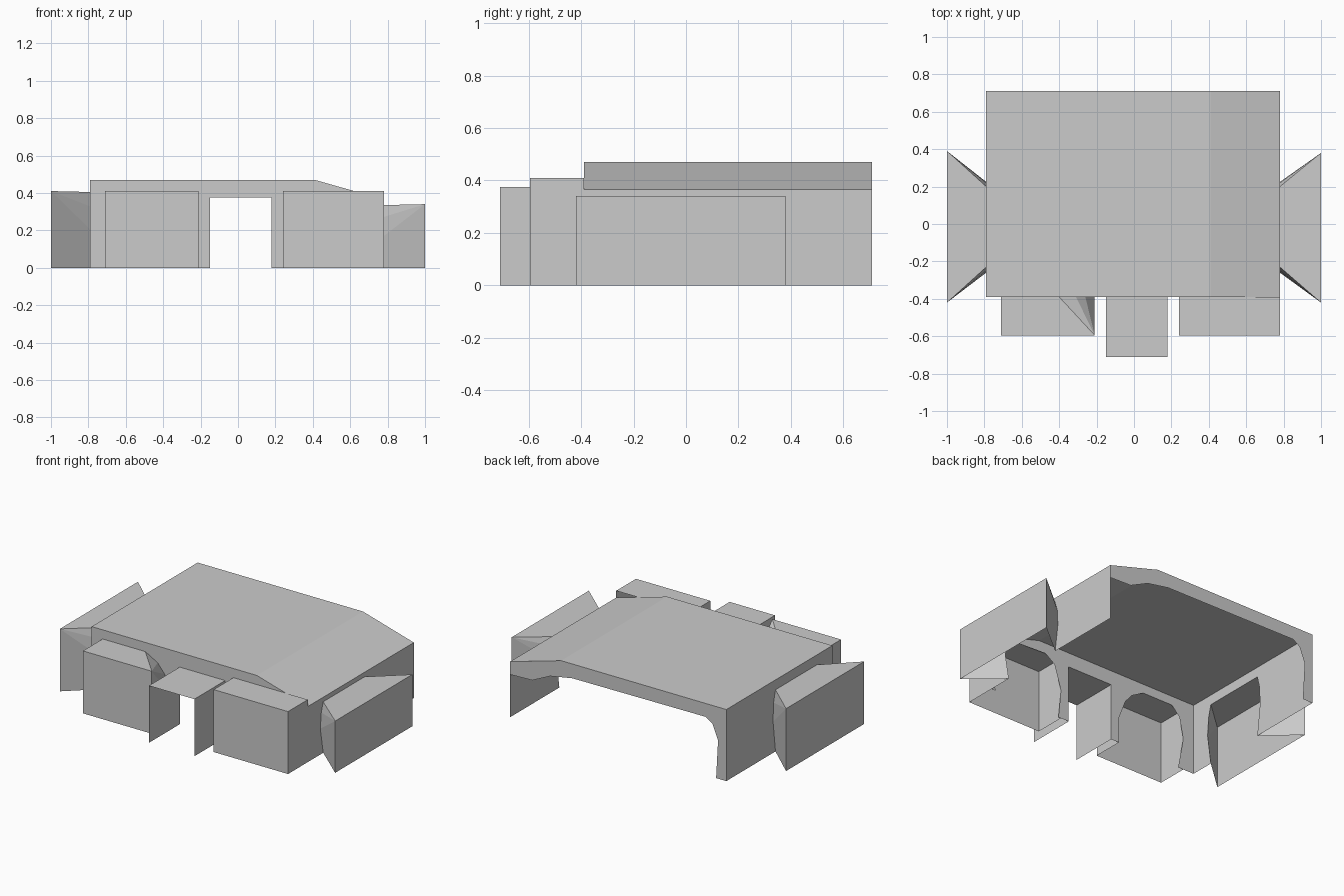
import bpy, bmesh

if "Cube" in bpy.data.objects:
    bpy.data.objects.remove(bpy.data.objects["Cube"])


def build(name, polys):
    """One object from a list of polygons, shared corners welded."""
    bm = bmesh.new()
    for poly in polys:
        bm.faces.new([bm.verts.new(p) for p in poly])
    bmesh.ops.remove_doubles(bm, verts=bm.verts, dist=0.0005)
    bmesh.ops.recalc_face_normals(bm, faces=bm.faces)
    mesh = bpy.data.meshes.new(name)
    bm.to_mesh(mesh)
    bm.free()
    obj = bpy.data.objects.new(name, mesh)
    bpy.context.collection.objects.link(obj)
    return obj


def on_x(x):
    return lambda u, z: (x, u, z)


def on_y(y):
    return lambda u, z: (u, y, z)


def wall(name, plane, top, openings):
    """Flat sheet: top outline from right to left, floor line notched by openings."""
    pts = [(top[-1][0], 0)]
    for o in openings:
        pts += o
    pts += [(top[0][0], 0)] + top
    return build(name, [[plane(*p) for p in pts]])


def bay(name, outer, inner, u0, u1, h, left, right):
    """Rectangular outer panel joined by fanned strips to an arched inner edge."""
    rect = [(u0, 0)] + [(u0, h)] * (len(left) - 1) + [(u1, h)] * (len(right) - 1) + [(u1, 0)]
    arch = left + right
    polys = [[outer(*p) for p in ((u0, 0), (u0, h), (u1, h), (u1, 0))]]
    for i in range(len(arch) - 1):
        strip = [outer(*rect[i])]
        if rect[i + 1] != rect[i]:
            strip.append(outer(*rect[i + 1]))
        strip += [inner(*arch[i + 1]), inner(*arch[i])]
        polys.append(strip)
    return build(name, polys)


XL, XR, YF, YB = -0.79, 0.78, -0.39, 0.71
H, HR = 0.47, 0.365          # roof height, eave height on the right

# Roof: flat part and sloping strip
ridge = [(XL, H), (0.41, H), (XR, HR)]
build("roof", [[(a[0], YF, a[1]), (b[0], YF, b[1]), (b[0], YB, b[1]), (a[0], YB, a[1])]
               for a, b in zip(ridge, ridge[1:])])

# Front wall with two arches and the doorway
front_top = ridge[::-1]
left_arch = [(-0.67, 0), (-0.71, 0.21), (-0.68, 0.35), (-0.62, 0.41), (-0.40, 0.41),
             (-0.31, 0.36), (-0.26, 0.30), (-0.21, 0.17), (-0.21, 0)]
door = [(-0.15, 0), (-0.15, 0.375), (0.18, 0.375), (0.18, 0)]
right_arch = [(0.26, 0), (0.24, 0.19), (0.29, 0.35), (0.36, 0.40), (0.60, 0.39),
              (0.70, 0.35), (0.76, 0.24), (0.75, 0)]
wall("front_wall", on_y(YF), front_top, [left_arch, door, right_arch])

# Back wall: wide opening that runs out through the right corner
back = [(XL, 0), (-0.716, 0), (-0.73, 0.25), (-0.69, 0.35), (-0.64, 0.382), (0.33, 0.376),
        (0.49, 0.347), (0.62, 0.285), (XR, 0.28)] + front_top
build("back_wall", [[on_y(YB)(*p) for p in back]])

# Side walls and their splayed bays
for side, x, xo, top, h, y0, y1 in (("left", XL, -1.0, H, 0.41, -0.42, 0.39),
                                    ("right", XR, 1.0, HR, 0.34, -0.42, 0.38)):
    a = [(-0.23, 0), (-0.26, 0.5 * h), (-0.25, 0.8 * h), (-0.23, h - 0.005)]
    b = [(0.20, h - 0.005), (0.22, 0.8 * h), (0.225, 0.5 * h), (0.20, 0)]
    wall(side + "_wall", on_x(x), [(YB, top), (YF, top)], [a + b])
    bay(side + "_bay", on_x(xo), on_x(x), y0, y1, h, a, b)

# Front bays
bay("front_left_bay", on_y(-0.595), on_y(YF), -0.71, -0.21, 0.41,
    [(-0.71, 0), (-0.71, 0.41)], left_arch[4:])
bay("front_right_bay", on_y(-0.595), on_y(YF), 0.24, XR, 0.41,
    [(0.24, 0), (0.24, 0.41)], [(XR, 0.41), (XR, 0)])

# Open porch: two side sheets and a flat top
build("porch", [[(p[0], y, p[1]) if k == 0 else (q[0], y, q[1])
                 for k, y in ((0, YF), (0, YB * -1), (1, YB * -1), (1, YF))]
                for p, q in zip(door, door[1:])])
